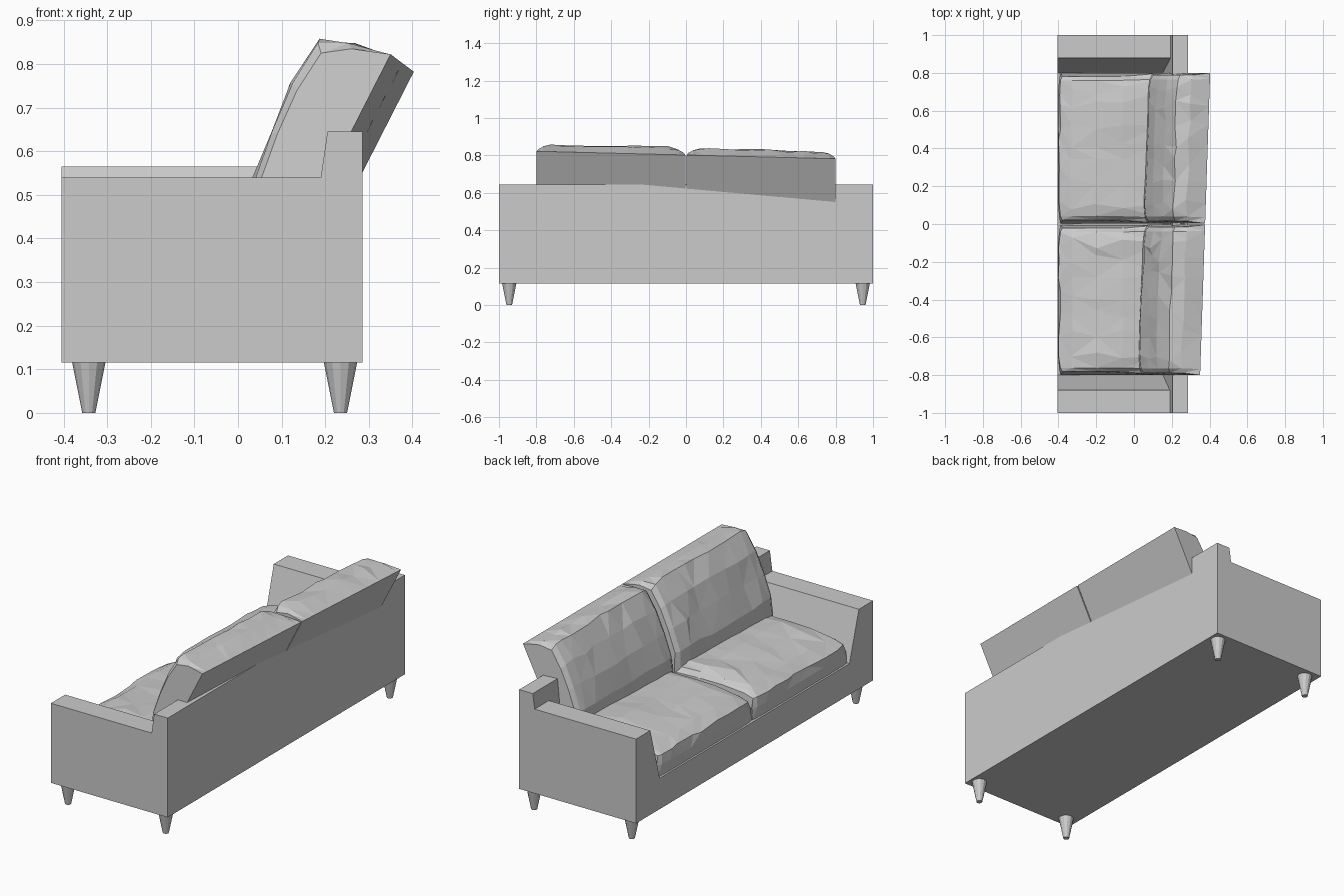
import bpy, bmesh, random
from math import radians

if "Cube" in bpy.data.objects:
    bpy.data.objects.remove(bpy.data.objects["Cube"])

random.seed(4)


def mesh_object(name, bm):
    bmesh.ops.recalc_face_normals(bm, faces=bm.faces)
    me = bpy.data.meshes.new(name)
    bm.to_mesh(me)
    bm.free()
    ob = bpy.data.objects.new(name, me)
    bpy.context.collection.objects.link(ob)
    return ob


# Frame: arm/rail section swept from the front to the sloping backrest
FRONT, BACK, BASE, TOP = -0.405, 0.285, 0.115, 0.645
section = [(-1, 0.54), (-0.88, 0.54), (-0.80, 0.28),
           (0.80, 0.28), (0.88, 0.565), (1, 0.565)]
bm = bmesh.new()
slope = lambda z: 0.205 - (TOP - z) * 0.143
fr = [bm.verts.new((FRONT, y, z)) for y, z in section]
re = [bm.verts.new((slope(z), y, z)) for y, z in section]
base_f = [bm.verts.new((FRONT, y, BASE)) for y in (-1, 1)]
base_b = [bm.verts.new((BACK, y, BASE)) for y in (-1, 1)]
top_f = [bm.verts.new((0.205, y, TOP)) for y in (-1, 1)]
top_b = [bm.verts.new((BACK, y, TOP)) for y in (-1, 1)]
bm.faces.new([base_f[0]] + fr + [base_f[1]])
bm.faces.new([top_f[0]] + re + [top_f[1]])
for i in range(5):
    bm.faces.new((fr[i], fr[i + 1], re[i + 1], re[i]))
for s, k in ((0, 0), (1, 5)):
    bm.faces.new((base_f[s], fr[k], re[k], top_f[s], top_b[s], base_b[s]))
bm.faces.new((top_f[0], top_f[1], top_b[1], top_b[0]))
bm.faces.new((top_b[0], top_b[1], base_b[1], base_b[0]))
bm.faces.new((base_f[0], base_f[1], base_b[1], base_b[0]))
mesh_object("sofa_frame", bm)

# Tapered legs
for x, label in ((-0.342, "front"), (0.235, "back")):
    for y, side in ((-0.945, "right"), (0.945, "left")):
        bpy.ops.mesh.primitive_cone_add(vertices=12, radius1=0.015, radius2=0.038,
                                        depth=0.115, location=(x, y, 0.0575))
        bpy.context.object.name = f"{label}_{side}_leg"

# Cushions: loft between a tucked end section and a puffed middle section
STATIONS = [(0, 0), (0.04, 0.65), (0.13, 1), (0.27, 1), (0.4, 1), (0.53, 1),
            (0.66, 1), (0.78, 1), (0.88, 1), (0.96, 0.65), (1, 0)]


def cushion(name, y0, y1, end, mid, soft, inset, jitter, shear=(0, 0)):
    bm = bmesh.new()
    rings = []
    for t, puff in STATIONS:
        ring = []
        for i, (e, m) in enumerate(zip(end, mid)):
            x, z = (a + (b - a) * puff for a, b in zip(e, m))
            y = y0 + (y1 - y0) * t
            if i in soft:
                y += inset * (1 - puff) * (1 if t < 0.5 else -1)
                if puff == 1:
                    x += random.uniform(-jitter, jitter)
                    z += random.uniform(-jitter, jitter)
                    y += random.uniform(-0.03, 0.03)
            k = (y + 0.8) / 1.6
            ring.append(bm.verts.new((x + shear[0] * k, y, z + shear[1] * k)))
        rings.append(ring)
    n = len(end)
    for a, b in zip(rings, rings[1:]):
        for i in range(n):
            j = (i + 1) % n
            bm.faces.new((a[i], a[j], b[j], b[i]))
    bm.faces.new(rings[0])
    bm.faces.new(rings[-1])
    bmesh.ops.triangulate(bm, faces=[f for f in bm.faces if len(f.verts) == 4])
    mesh_object(name, bm)


seat_end = [(0.15, 0.28), (-0.39, 0.28), (-0.385, 0.34), (-0.38, 0.385),
            (-0.33, 0.40), (-0.2, 0.41), (-0.06, 0.41), (0.15, 0.41)]
seat_mid = [(0.15, 0.28), (-0.395, 0.28), (-0.402, 0.34), (-0.395, 0.39),
            (-0.33, 0.42), (-0.2, 0.442), (-0.06, 0.448), (0.15, 0.44)]
back_end = [(0.145, 0.42), (0.045, 0.42), (0.05, 0.53), (0.09, 0.64), (0.135, 0.74),
            (0.19, 0.825), (0.26, 0.835), (0.35, 0.822)]
back_mid = [(0.145, 0.42), (0.02, 0.42), (0.028, 0.53), (0.07, 0.65), (0.118, 0.765),
            (0.178, 0.862), (0.25, 0.855), (0.35, 0.822)]
for y0, side in ((-0.8, "right"), (0.003, "left")):
    cushion(f"{side}_seat_cushion", y0, y0 + 0.796, seat_end, seat_mid,
            (3, 4, 5, 6), 0.018, 0.007)
    cushion(f"{side}_back_cushion", y0, y0 + 0.797, back_end, back_mid,
            (2, 3, 4, 5, 6), 0.012, 0.007, shear=(0.053, -0.04))
